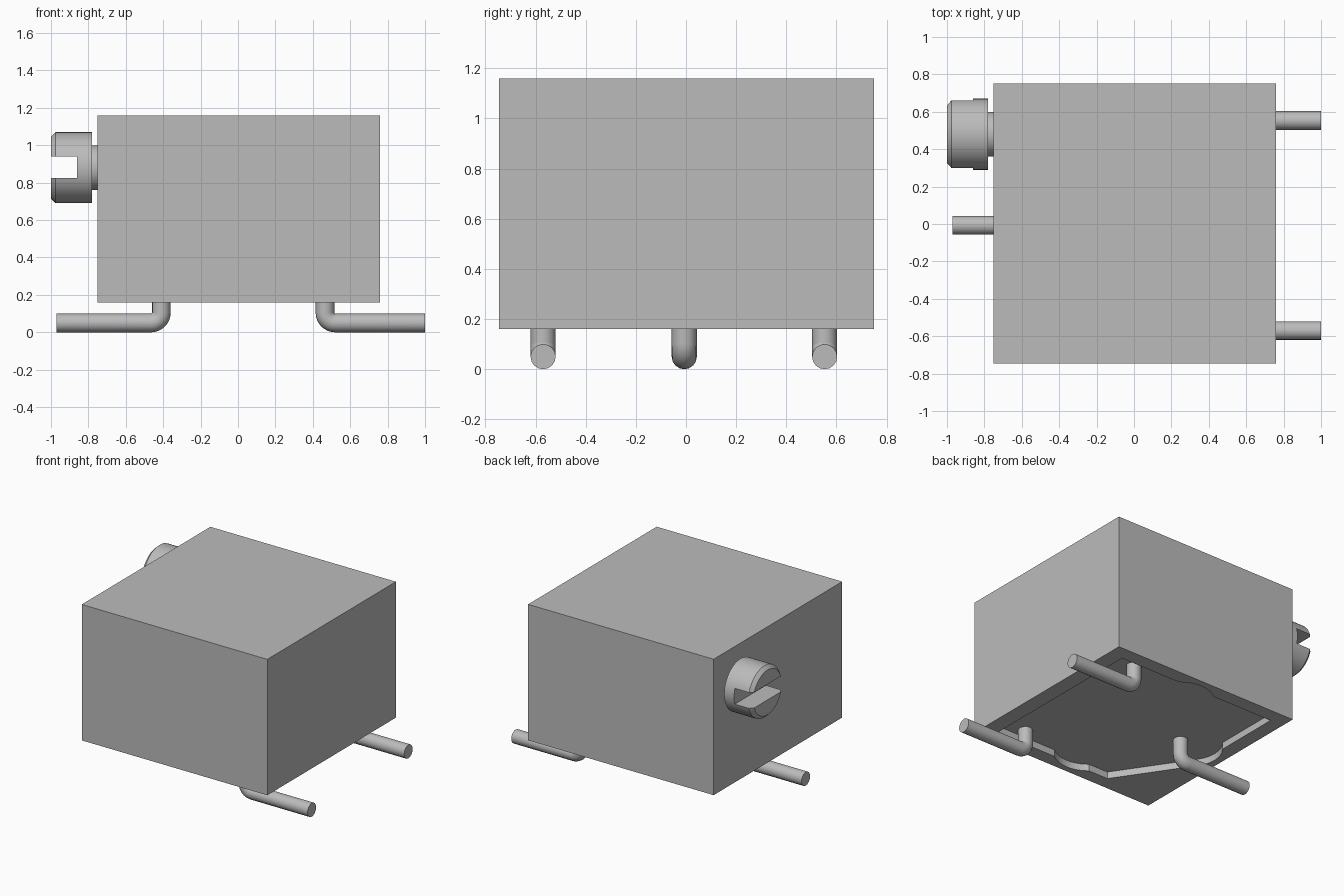
import bpy, bmesh, math
from mathutils import Matrix, Vector

if "Cube" in bpy.data.objects:
    bpy.data.objects.remove(bpy.data.objects["Cube"], do_unlink=True)

grey = bpy.data.materials.new("light_grey")
grey.use_nodes = True
GREY = (0.5, 0.5, 0.5, 1)
grey.diffuse_color = GREY
grey.node_tree.nodes["Principled BSDF"].inputs["Base Color"].default_value = GREY


def add_object(name, data):
    obj = bpy.data.objects.new(name, data)
    bpy.context.collection.objects.link(obj)
    data.materials.append(grey)
    return obj


def mesh_object(name, bm):
    bmesh.ops.recalc_face_normals(bm, faces=bm.faces)
    mesh = bpy.data.meshes.new(name)
    bm.to_mesh(mesh)
    bm.free()
    return add_object(name, mesh)


def box(name, low, high):
    low, high = Vector(low), Vector(high)
    bm = bmesh.new()
    bmesh.ops.create_cube(bm, size=1, matrix=Matrix.Translation((low + high) / 2)
                          @ Matrix.Diagonal((*(high - low), 1)))
    return mesh_object(name, bm)


def prism(name, outline, low, high):
    bm = bmesh.new()
    face = bm.faces.new([bm.verts.new((x, y, low)) for x, y in outline])
    top = bmesh.ops.extrude_face_region(bm, geom=[face])["geom"]
    bmesh.ops.translate(bm, vec=(0, 0, high - low),
                        verts=[v for v in top if isinstance(v, bmesh.types.BMVert)])
    return mesh_object(name, bm)


def finish(obj, smooth=False):
    bpy.ops.object.select_all(action="DESELECT")
    obj.select_set(True)
    bpy.context.view_layer.objects.active = obj
    bpy.ops.object.convert(target="MESH")
    if smooth:
        bpy.ops.object.shade_smooth_by_angle(angle=math.radians(35))


def cut(obj, cutter):
    mod = obj.modifiers.new("cut", "BOOLEAN")
    mod.operation, mod.solver, mod.object = "DIFFERENCE", "EXACT", cutter
    cutter.hide_render = True
    finish(obj)
    bpy.data.objects.remove(cutter, do_unlink=True)


def bulge(cx, cy, heading, half=0.15, rise=0.055, steps=10):
    """Shallow arc swelling outwards from the recess edge."""
    radius = (half ** 2 + rise ** 2) / (2 * rise)
    spread = math.asin(half / radius)
    back = radius - rise
    out = Vector((math.cos(heading), math.sin(heading)))
    centre = Vector((cx, cy)) - out * back
    angles = [heading + spread * (2 * i / steps - 1) for i in range(steps + 1)]
    return [(centre.x + radius * math.cos(a), centre.y + radius * math.sin(a)) for a in angles]


# Housing with a shallow shaped recess underneath
body = box("housing", (-0.75, -0.745, 0.16), (0.76, 0.75, 1.16))
E = 0.645
outline = ([(E, E)] + bulge(0, E, math.pi / 2) + [(-E, E)] + bulge(-E, 0, math.pi)
           + [(-0.31, -E)] + bulge(0, -E, -math.pi / 2) + [(E, -E)])
cut(body, prism("recess_cutter", outline, 0.1, 0.21))

# Slotted adjusting screw, turned about the x axis
SY, SZ = 0.48, 0.88
profile = [(-1.0, 0), (-1.0, 0.165), (-0.975, 0.19), (-0.78, 0.19),
           (-0.78, 0.12), (-0.74, 0.12), (-0.74, 0)]
bm = bmesh.new()
verts = [bm.verts.new((x, SY + r, SZ)) for x, r in profile]
edges = [bm.edges.new(pair) for pair in zip(verts, verts[1:])]
bmesh.ops.spin(bm, geom=verts + edges, cent=(0, SY, SZ), axis=(1, 0, 0),
               angle=math.tau, steps=48, use_duplicate=False)
bmesh.ops.remove_doubles(bm, verts=bm.verts, dist=0.0005)
screw = mesh_object("adjusting_screw", bm)
cut(screw, box("slot_cutter", (-1.1, 0.2, SZ - 0.055), (-0.86, 0.8, SZ + 0.06)))
finish(screw, smooth=True)


# Bent round pins
def pin(name, leg_x, end_x, y, bend=0.055, radius=0.05):
    side = math.copysign(1, end_x)
    path = [(leg_x, 0.25)]
    for i in range(9):
        a = i / 8 * math.pi / 2
        path.append((leg_x + side * bend * (1 - math.cos(a)),
                     radius + bend * (1 - math.sin(a))))
    path.append((end_x, radius))
    curve = bpy.data.curves.new(name, "CURVE")
    curve.dimensions = "3D"
    curve.bevel_depth, curve.bevel_resolution = radius, 6
    curve.use_fill_caps = True
    spline = curve.splines.new("POLY")
    spline.points.add(len(path) - 1)
    for point, (x, z) in zip(spline.points, path):
        point.co = (x, y, z, 1)
    finish(add_object(name, curve), smooth=True)


pin("right_pin", -0.41, -0.97, -0.007)
pin("left_back_pin", 0.465, 1.0, 0.553)
pin("left_front_pin", 0.465, 1.0, -0.57)
